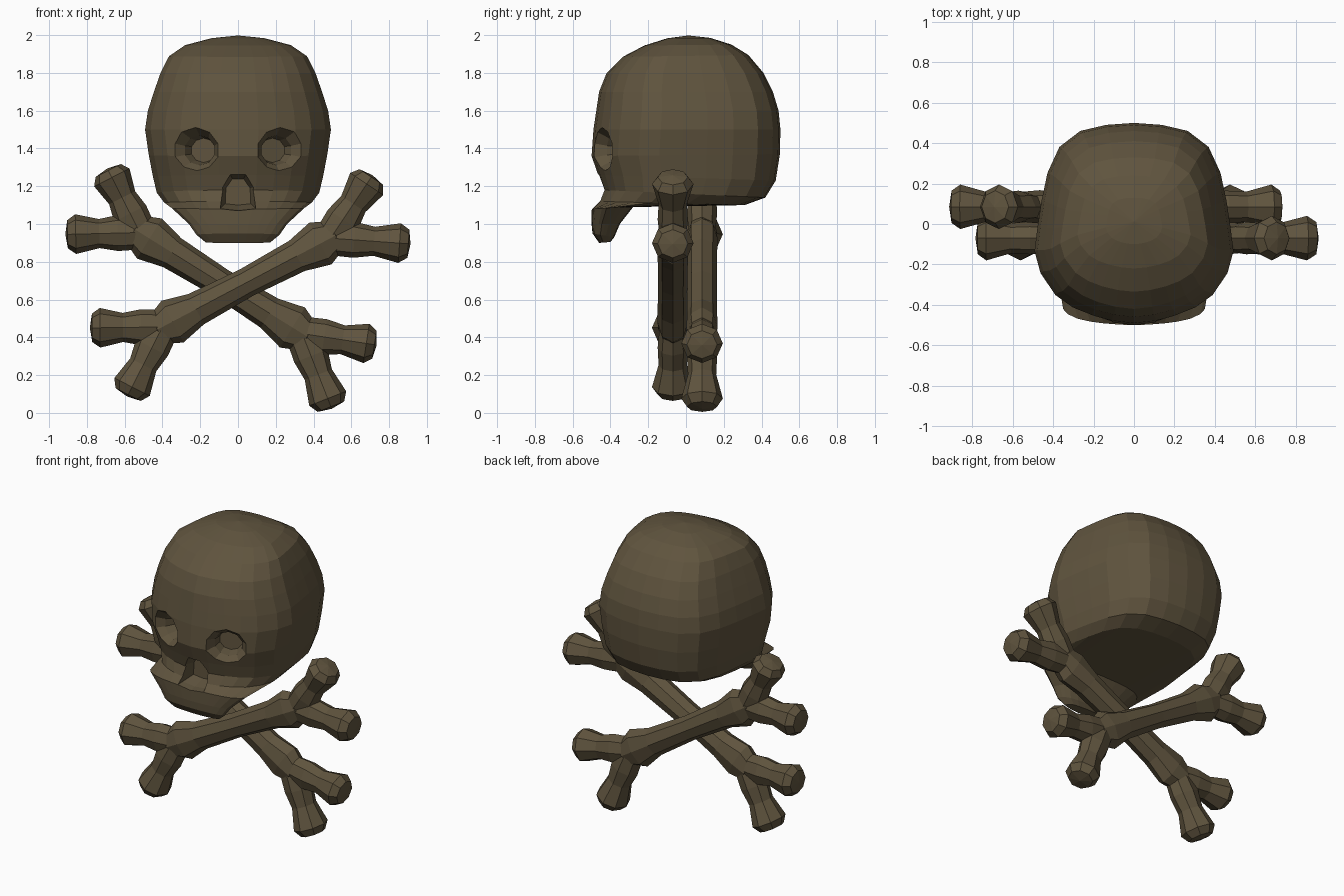
import bpy, bmesh, math
from mathutils import Vector, Matrix

if "Cube" in bpy.data.objects:
    bpy.data.objects.remove(bpy.data.objects["Cube"])

bone_mat = bpy.data.materials.new("old_bone")
bone_mat.diffuse_color = (0.115, 0.088, 0.048, 1)
bone_mat.use_nodes = True
bone_mat.node_tree.nodes["Principled BSDF"].inputs["Base Color"].default_value = bone_mat.diffuse_color


def loft(name, rings, peak=(0, 0)):
    """Skin a list of equal-length point rings; caps get a centre point pushed out by peak."""
    bm = bmesh.new()
    rows = [[bm.verts.new(p) for p in r] for r in rings]
    n = len(rows[0])
    for a, b in zip(rows, rows[1:]):
        for i in range(n):
            j = (i + 1) % n
            bm.faces.new((a[i], a[j], b[j], b[i]))
    mids = [sum((v.co for v in r), Vector()) / n for r in rows]
    for r, m, m2, h in ((rows[0], mids[0], mids[1], peak[0]),
                        (rows[-1], mids[-1], mids[-2], peak[1])):
        c = bm.verts.new(m + (m - m2).normalized() * h)
        for i in range(n):
            bm.faces.new((r[i], r[(i + 1) % n], c))
    bmesh.ops.recalc_face_normals(bm, faces=bm.faces)
    me = bpy.data.meshes.new(name)
    bm.to_mesh(me)
    bm.free()
    me.materials.append(bone_mat)
    ob = bpy.data.objects.new(name, me)
    bpy.context.collection.objects.link(ob)
    return ob


def boolean(target, tool, op):
    mod = target.modifiers.new(op, 'BOOLEAN')
    mod.operation, mod.object, mod.solver = op, tool, 'EXACT'
    bpy.context.view_layer.objects.active = target
    bpy.ops.object.modifier_apply(modifier=mod.name)
    bpy.data.objects.remove(tool)


# Skull: one plan outline (front tip to back) scaled at each level
half = [(0, -1), (.22, -.975), (.43, -.92), (.62, -.84), (.79, -.72), (.94, -.5), (1, -.28),
        (.97, -.04), (.93, .22), (.87, .5), (.75, .76), (.54, .92), (.28, .98), (0, 1)]
plan = half + [(-u, v) for u, v in half[-2:0:-1]]
# half width, front y, front z, back y, back z
levels = [(.17, -.46, .90, -.40, .905), (.22, -.495, .95, -.38, .93), (.26, -.5, 1.0, -.35, 1.0),
          (.35, -.5, 1.08, -.28, 1.09), (.39, -.465, 1.12, .31, 1.10),
          (.43, -.44, 1.18, .42, 1.14), (.45, -.465, 1.26, .475, 1.23),
          (.472, -.5, 1.36, .497, 1.37), (.492, -.49, 1.5, .5, 1.5),
          (.477, -.475, 1.6, .49, 1.6), (.445, -.46, 1.7, .46, 1.7),
          (.41, -.42, 1.8, .41, 1.8), (.365, -.335, 1.885, .33, 1.895),
          (.28, -.22, 1.945, .24, 1.95), (.14, -.1, 1.983, .13, 1.985)]
rings = []
for w, yf, zf, yb, zb in levels:
    rings.append([(u * w, yf + (yb - yf) * (v + 1) / 2, zf + (zb - zf) * (v + 1) / 2)
                  for u, v in plan])
skull = loft("skull", rings, (0, .015))

# Eye sockets: wide bevelled rim narrowing to a deeper hole
for s in (-1, 1):
    turn = Matrix.Translation((s * .225, -.445, 1.39)) @ Matrix.Rotation(s * math.radians(21), 4, 'Z')
    cut = []
    for y, r in ((-.12, .18), (0, .136), (.06, .088), (.12, .072)):
        cut.append([turn @ Vector((r * math.cos(a), y, r * .9 * math.sin(a)))
                    for a in (math.tau * (k + .5) / 10 for k in range(10))])
    boolean(skull, loft("eye_cutter", cut), 'DIFFERENCE')

# Nose opening
nose = [(-.09, -.09), (-.085, .02), (-.04, .085), (.04, .085), (.085, .02), (.09, -.09), (0, -.1)]
cut = [[(x * k, y, 1.175 + z * k) for x, z in nose]
       for y, k in ((-.6, 1.15), (-.45, 1.0), (-.37, .75))]
boolean(skull, loft("nose_cutter", cut), 'DIFFERENCE')


# Crossed bones: faceted limbs made of 8-sided sections
def limb(name, a, b, y, sections, peak):
    """sections: (fraction along a-b, half width, half depth)"""
    a, b = Vector((a[0], y, a[1])), Vector((b[0], y, b[1]))
    d = (b - a).normalized()
    side = Vector((-d.z, 0, d.x))
    out = []
    for t, w, h in sections:
        c = a.lerp(b, t)
        out.append([c + side * w * math.cos(q) + Vector((0, h * math.sin(q), 0))
                    for q in (math.tau * k / 8 for k in range(8))])
    return loft(name, out, peak)


def crossbone(name, y, ends):
    (j0, prongs0), (j1, prongs1) = ends
    bone = limb(name, j0, j1, y, [(-.03, .085, .075), (.06, .125, .082), (.2, .09, .08),
                                  (.5, .078, .078), (.8, .09, .08), (.94, .125, .082),
                                  (1.03, .085, .075)], (.03, .03))
    for j, prongs in ((j0, prongs0), (j1, prongs1)):
        for tip in prongs:
            p = limb("prong", j, tip, y, [(0, .09, .07), (.3, .095, .08), (.55, .077, .075),
                                          (.87, .105, .11), (.98, .075, .08)], (0, .012))
            boolean(bone, p, 'UNION')
    return bone


crossbone("rear_crossbone", .085, [((-.52, .955), [(-.69, 1.29), (-.91, .945)]),
                                   ((.34, .42), [(.73, .36), (.495, .025)])])
crossbone("front_crossbone", -.07, [((.49, .925), [(.71, 1.255), (.91, .895)]),
                                    ((-.40, .455), [(-.78, .45), (-.585, .09)])])
